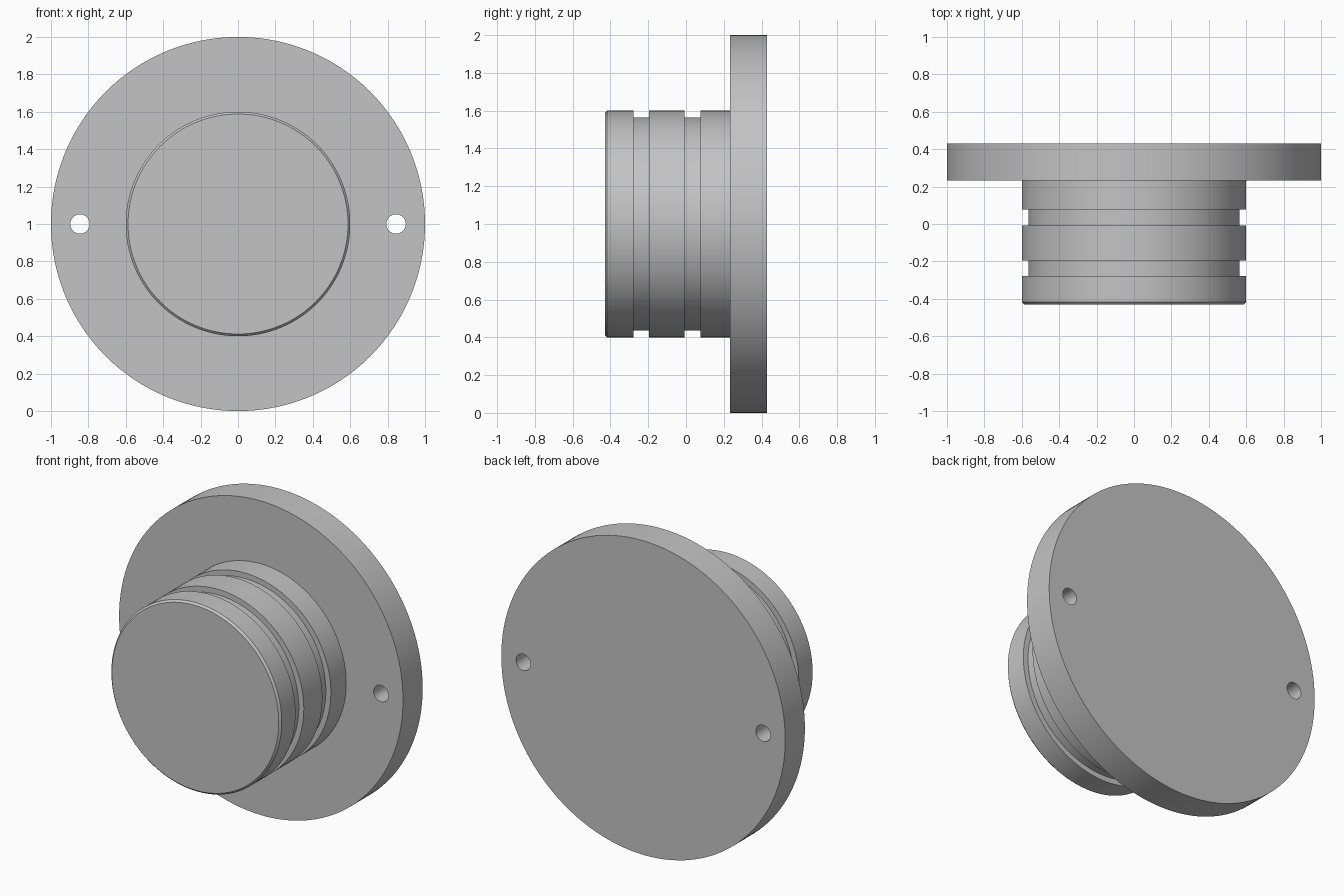
import bpy, bmesh, math
from mathutils import Matrix, Vector

if "Cube" in bpy.data.objects:
    bpy.data.objects.remove(bpy.data.objects["Cube"])

grey = bpy.data.materials.new("plain grey")
grey.diffuse_color = (0.55, 0.55, 0.55, 1)
grey.use_nodes = True
grey.node_tree.nodes["Principled BSDF"].inputs["Base Color"].default_value = grey.diffuse_color


def lathe(name, profile, steps=128):
    """Revolve (radius, y) points around the y axis at z = 1."""
    bm = bmesh.new()
    verts = [bm.verts.new((r, y, 0)) for r, y in profile]
    edges = [bm.edges.new(pair) for pair in zip(verts, verts[1:])]
    bmesh.ops.spin(bm, geom=verts + edges, cent=(0, 0, 0), axis=(0, 1, 0),
                   angle=math.tau, steps=steps, use_merge=True)
    bmesh.ops.remove_doubles(bm, verts=bm.verts, dist=1e-5)
    # close both flat ends with single discs
    bmesh.ops.holes_fill(bm, edges=[e for e in bm.edges if e.is_boundary], sides=0)
    bmesh.ops.recalc_face_normals(bm, faces=bm.faces)
    bmesh.ops.translate(bm, verts=bm.verts, vec=(0, 0, 1))
    mesh = bpy.data.meshes.new(name)
    bm.to_mesh(mesh)
    bm.free()
    obj = bpy.data.objects.new(name, mesh)
    bpy.context.collection.objects.link(obj)
    mesh.materials.append(grey)
    return obj


# Flanged plug: chamfered nose, two ring grooves, wide flange
R, G = 0.60, 0.565
plug = lathe("flanged_plug", [
    (0.588, -0.43), (R, -0.417),
    (R, -0.278), (G, -0.278), (G, -0.195), (R, -0.195),
    (R, -0.008), (G, -0.008), (G, 0.077), (R, 0.077),
    (R, 0.232), (1.0, 0.232), (1.0, 0.43)])

# Two bolt holes through the flange
bm = bmesh.new()
for side in (-1, 1):
    place = Matrix.Translation(Vector((side * 0.845, 0.33, 1))) @ Matrix.Rotation(math.pi / 2, 4, 'X')
    bmesh.ops.create_cone(bm, cap_ends=True, segments=48, radius1=0.052,
                          radius2=0.052, depth=0.4, matrix=place)
mesh = bpy.data.meshes.new("bolt_hole_cutter")
bm.to_mesh(mesh)
bm.free()
mesh.materials.append(grey)
cutter = bpy.data.objects.new("bolt_hole_cutter", mesh)
bpy.context.collection.objects.link(cutter)
cutter.hide_render = True

cut = plug.modifiers.new("bolt_holes", 'BOOLEAN')
cut.operation, cut.solver, cut.object = 'DIFFERENCE', 'EXACT', cutter
bpy.context.view_layer.objects.active = plug
plug.select_set(True)
bpy.ops.object.modifier_apply(modifier=cut.name)
bpy.data.objects.remove(cutter)

# Smooth round walls, crisp rims
bpy.ops.object.shade_smooth_by_angle(angle=math.radians(30))
